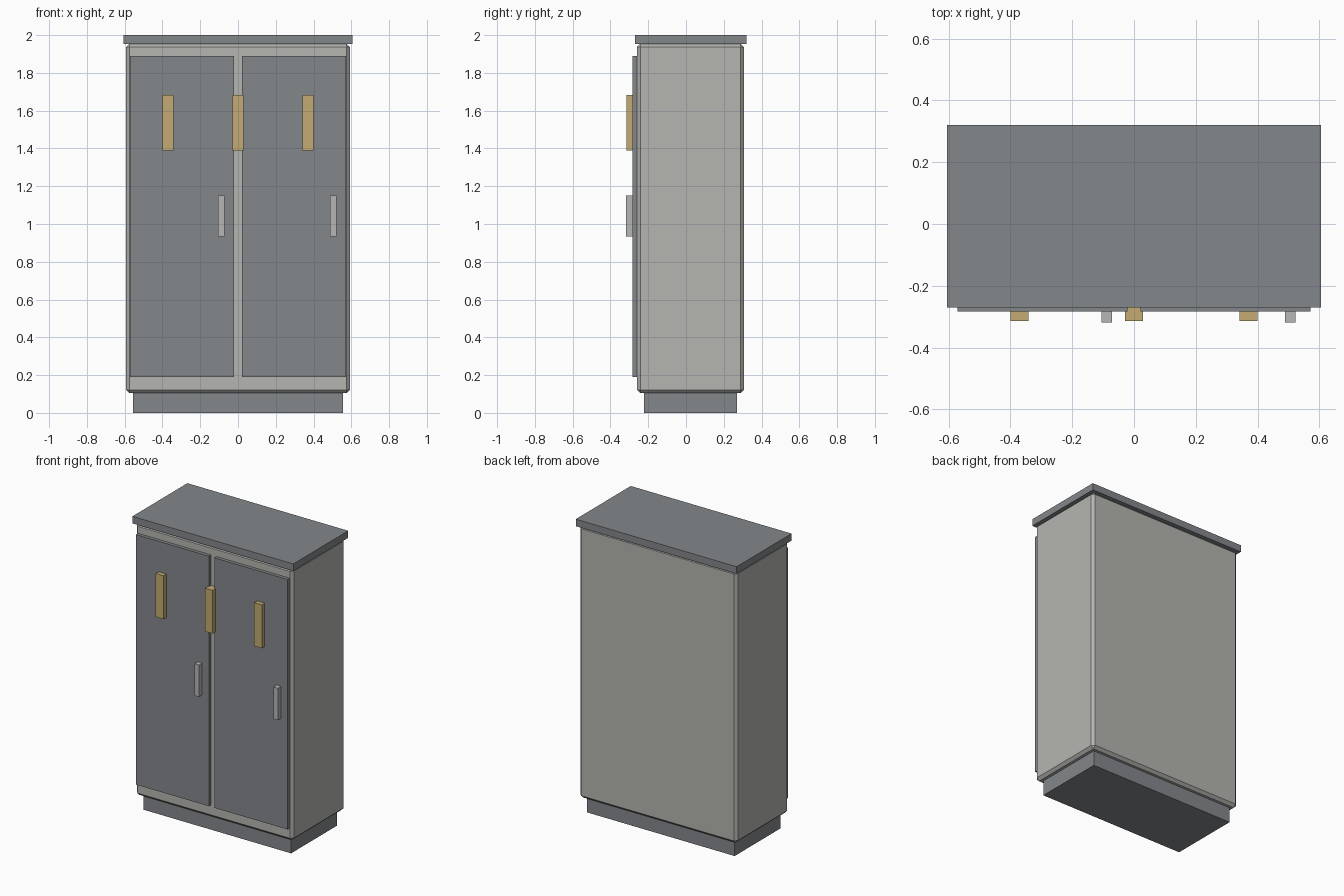
import bpy

cube = bpy.data.objects.get("Cube")
if cube:
    bpy.data.objects.remove(cube, do_unlink=True)


def material(name, rgb):
    mat = bpy.data.materials.new(name)
    mat.use_nodes = True
    mat.diffuse_color = (*rgb, 1)
    mat.node_tree.nodes["Principled BSDF"].inputs["Base Color"].default_value = (*rgb, 1)
    return mat


slate = material("slate grey", (0.23, 0.245, 0.26))
light = material("light grey", (0.46, 0.46, 0.44))
metal = material("handle metal", (0.47, 0.47, 0.47))
gold = material("brass", (0.55, 0.41, 0.17))


def box(name, x, y, z, mat, bevel=0):
    """Box spanning the given (low, high) ranges, with an optional chamfer."""
    bpy.ops.mesh.primitive_cube_add(size=1)
    obj = bpy.context.object
    obj.name = name
    spans = (x, y, z)
    size = [hi - lo for lo, hi in spans]
    mid = [(hi + lo) / 2 for lo, hi in spans]
    for v in obj.data.vertices:
        v.co = [c * s for c, s in zip(v.co, size)]
    obj.location = mid
    obj.data.materials.append(mat)
    if bevel:
        mod = obj.modifiers.new("chamfer", 'BEVEL')
        mod.width = bevel
        mod.segments = 1
    return obj


# Cabinet shell, plinth and top
box("cabinet_body", (-0.592, 0.592), (-0.26, 0.306), (0.104, 1.955), light, 0.018)
box("plinth", (-0.555, 0.555), (-0.222, 0.27), (0, 0.11), slate)
box("top_slab", (-0.605, 0.605), (-0.27, 0.32), (1.952, 2), slate)

# Doors, each with a handle near its left edge
for side, x0, handle_x in (("right", -0.571, -0.088), ("left", 0.021, 0.505)):
    box(side + "_door", (x0, x0 + 0.55), (-0.283, -0.255), (0.19, 1.89), slate)
    box(side + "_handle", (handle_x - 0.017, handle_x + 0.017),
        (-0.318, -0.28), (0.933, 1.15), metal)

# Brass plates across the front
for name, x in (("right", -0.37), ("middle", 0), ("left", 0.37)):
    box(name + "_brass_plate", (x - 0.029, x + 0.029), (-0.314, -0.255),
        (1.388, 1.683), gold)
